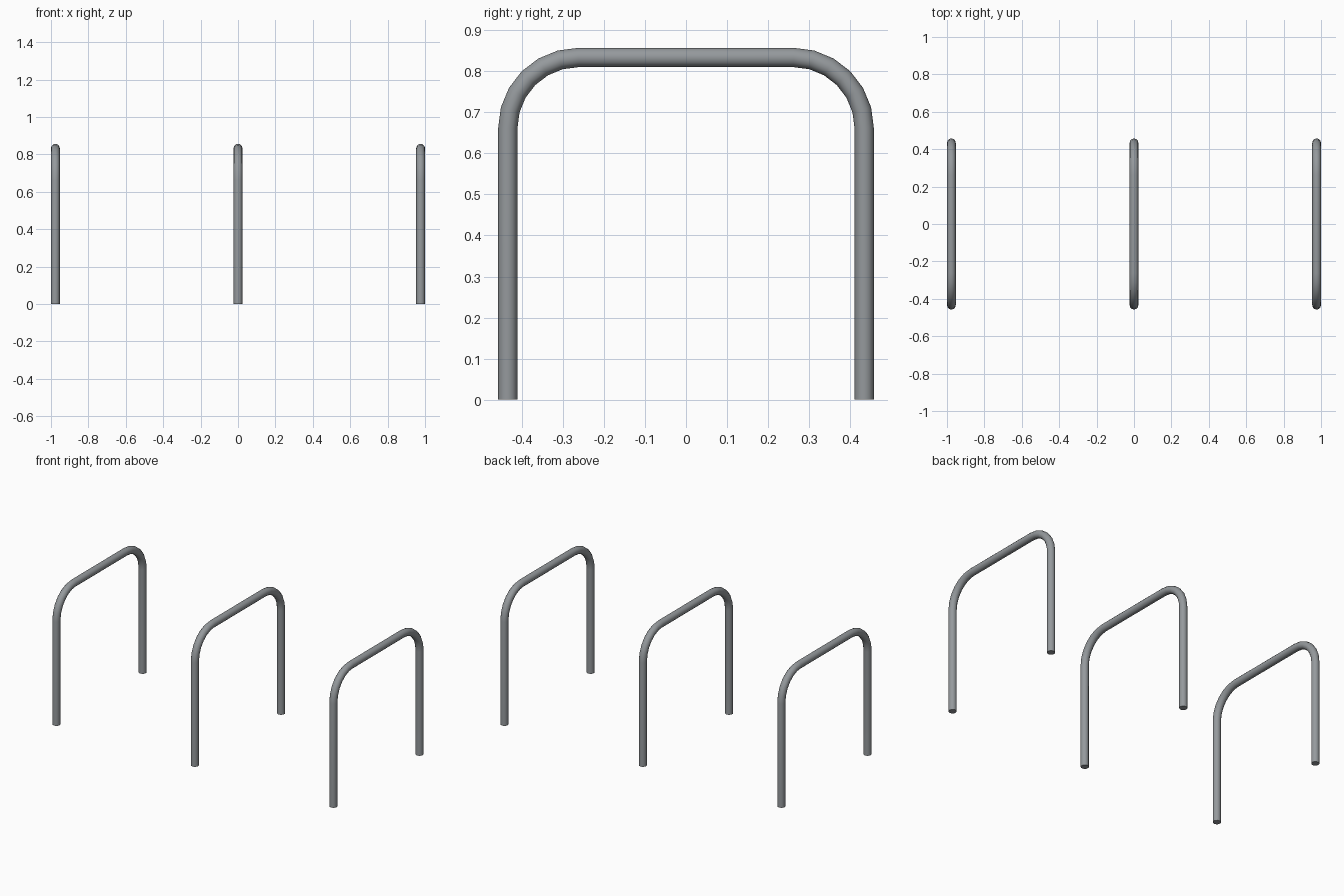
import bpy, bmesh, math
from mathutils import Vector

if "Cube" in bpy.data.objects:
    bpy.data.objects.remove(bpy.data.objects["Cube"])

R = 0.0235        # tube radius
BEND = 0.172      # bend radius on the tube centre line
HALF = 0.434      # half distance between the legs
TOP = 0.8335      # centre height of the top rail
SIDES, STEPS = 12, 6

steel = bpy.data.materials.new("galvanised steel grey")
steel.diffuse_color = (0.30, 0.32, 0.335, 1)
steel.use_nodes = True
steel.node_tree.nodes["Principled BSDF"].inputs["Base Color"].default_value = steel.diffuse_color

# Path stations in the YZ plane: (y, z, direction angle of travel)
stations = [(-HALF, 0.0, math.pi / 2)]
for sign in (-1, 1):
    for i in range(STEPS + 1):
        t = math.pi / 2 * i / STEPS
        a = math.pi - t if sign < 0 else math.pi / 2 - t
        stations.append((sign * (HALF - BEND) + BEND * math.cos(a),
                         TOP - BEND + BEND * math.sin(a), a - math.pi / 2))
stations.append((HALF, 0.0, -math.pi / 2))


def bike_hoop(name, x):
    bm = bmesh.new()
    rings = []
    for y, z, ang in stations:
        n = Vector((0, -math.sin(ang), math.cos(ang)))
        ring = []
        for k in range(SIDES):
            t = 2 * math.pi * k / SIDES
            ring.append(bm.verts.new(Vector((0, y, z)) + n * R * math.cos(t)
                                     + Vector((R * math.sin(t), 0, 0))))
        rings.append(ring)
    for a, b in zip(rings, rings[1:]):
        for k in range(SIDES):
            j = (k + 1) % SIDES
            bm.faces.new((a[k], a[j], b[j], b[k]))
    # closed feet
    bm.faces.new(rings[0])
    bm.faces.new(rings[-1])
    # flatten the feet onto the ground
    for v in rings[0] + rings[-1]:
        v.co.z = 0
    bmesh.ops.recalc_face_normals(bm, faces=bm.faces)
    me = bpy.data.meshes.new(name)
    bm.to_mesh(me)
    bm.free()
    me.materials.append(steel)
    ob = bpy.data.objects.new(name, me)
    ob.location.x = x
    bpy.context.collection.objects.link(ob)
    bpy.ops.object.select_all(action='DESELECT')
    ob.select_set(True)
    bpy.context.view_layer.objects.active = ob
    bpy.ops.object.shade_smooth_by_angle(angle=math.radians(40))


# Three identical hoops in a row
for name, x in (("left_hoop", -1 + R), ("middle_hoop", 0), ("right_hoop", 1 - R)):
    bike_hoop(name, x)
